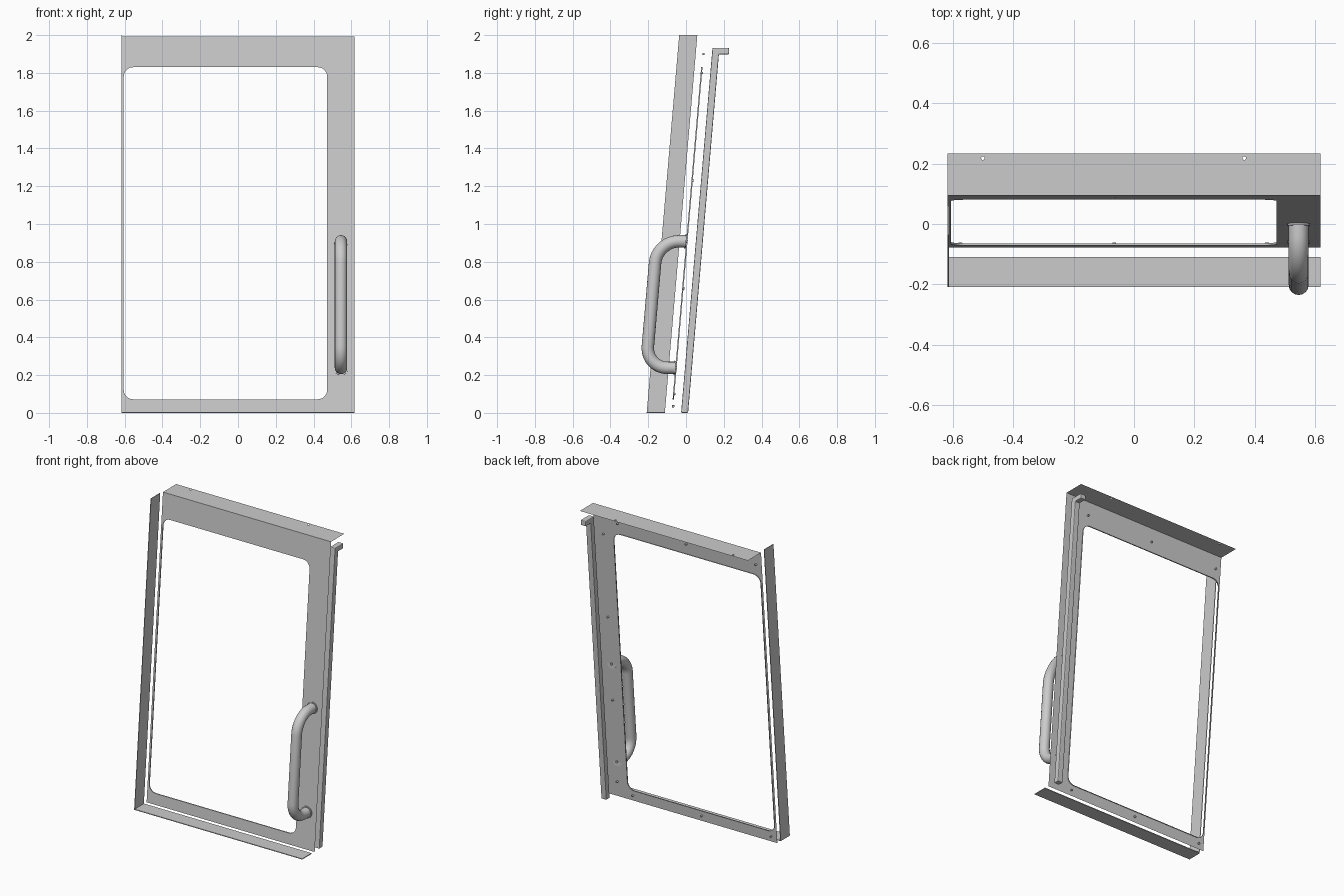
import bpy, bmesh
from math import sin, cos, pi
from mathutils import Vector, Matrix

if "Cube" in bpy.data.objects:
    bpy.data.objects.remove(bpy.data.objects["Cube"])

SLOPE = 0.086          # backward lean of the whole door
Y0 = -0.077            # panel position at z = 0
TOP = 1.993


def P(x, d, z):
    """Point at depth d behind the leaning panel plane."""
    return Vector((x, Y0 + SLOPE * z + d, z))


def finish(name, bm, smooth=True):
    me = bpy.data.meshes.new(name)
    bm.to_mesh(me)
    bm.free()
    ob = bpy.data.objects.new(name, me)
    bpy.context.collection.objects.link(ob)
    if smooth:
        bpy.context.view_layer.objects.active = ob
        ob.select_set(True)
        bpy.ops.object.shade_smooth_by_angle(angle=0.6)
        ob.select_set(False)
    return ob


def loop(bm, pts):
    vs = [bm.verts.new(p) for p in pts]
    return [bm.edges.new((vs[i], vs[(i + 1) % len(vs)])) for i in range(len(vs))]


def circle(x, y, r, n=12):
    return [(x + r * cos(2 * pi * i / n), y + r * sin(2 * pi * i / n)) for i in range(n)]


def rounded_rect(x0, x1, z0, z1, r, n=8):
    pts = []
    for cx, cz, a in ((x1 - r, z1 - r, 0), (x0 + r, z1 - r, 1),
                      (x0 + r, z0 + r, 2), (x1 - r, z0 + r, 3)):
        for i in range(n + 1):
            t = (a + i / n) * pi / 2
            pts.append((cx + r * cos(t), cz + r * sin(t)))
    return pts


def prism(name, pts, offset, bevel=0):
    bm = bmesh.new()
    f = bm.faces.new([bm.verts.new(p) for p in pts])
    r = bmesh.ops.extrude_face_region(bm, geom=[f])
    bmesh.ops.translate(bm, vec=offset,
                        verts=[v for v in r["geom"] if isinstance(v, bmesh.types.BMVert)])
    bmesh.ops.recalc_face_normals(bm, faces=bm.faces)
    ob = finish(name, bm, False)
    if bevel:
        m = ob.modifiers.new("soft_edges", 'BEVEL')
        m.width, m.segments = bevel, 2
    return ob


# Door panel: thin sheet with a rounded window and a short turned-in rim
bm = bmesh.new()
outer = loop(bm, [P(x, 0, z) for x, z in ((-.617, 0), (.617, 0), (.617, TOP), (-.617, TOP))])
inner = loop(bm, [P(x, 0, z) for x, z in rounded_rect(-.605, .472, .072, 1.83, .05)])
bmesh.ops.triangle_fill(bm, edges=outer + inner, use_beauty=True, normal=(0, -1, 0))
r = bmesh.ops.extrude_edge_only(bm, edges=inner)
bmesh.ops.translate(bm, vec=(0, .007, 0),
                    verts=[v for v in r["geom"] if isinstance(v, bmesh.types.BMVert)])
bmesh.ops.recalc_face_normals(bm, faces=bm.faces)
finish("door_panel", bm)

# Top flange with two mounting holes
bm = bmesh.new()
yf = Y0 + SLOPE * TOP
edges = loop(bm, [(x, y, TOP) for x, y in ((-.617, yf), (.617, yf), (.617, .233), (-.617, .233))])
for hx in (-.5, .365):
    edges += loop(bm, [(x, y, TOP) for x, y in circle(hx, .218, .006)])
bmesh.ops.triangle_fill(bm, edges=edges, use_beauty=True, normal=(0, 0, 1))
finish("top_flange", bm, False)

# Separate trim strips in front of the left and bottom edges
prism("left_strip", [P(-.617, -.131, .0), P(-.617, -.035, .0),
                     P(-.617, -.035, 2), P(-.617, -.131, 2)], (.004, 0, 0))
prism("bottom_strip", [(-.613, -.208, 0), (.617, -.208, 0),
                       (.617, -.11, 0), (-.613, -.11, 0)], (0, 0, .005))

# Right rail behind the panel, turned back at the top
prism("right_rail", [P(.577, .051, 0), P(.577, .088, 0), P(.577, .088, 1.898),
                     (.577, .228, 1.898), (.577, .228, 1.932), P(.577, .051, 1.932)],
      (.038, 0, 0), .005)

# Tubular pull handle
R, REACH, HX = .115, .155, .545
path = [P(HX, 0, .908), P(HX, -REACH + R, .908)]
for i in range(1, 13):
    t = i / 12 * pi / 2
    path.append(P(HX, -REACH + R - R * sin(t), .908 - R + R * cos(t)))
for i in range(13):
    t = i / 12 * pi / 2
    path.append(P(HX, -REACH + R - R * cos(t), .238 + R - R * sin(t)))
path.append(P(HX, 0, .238))
cu = bpy.data.curves.new("handle", 'CURVE')
cu.dimensions = '3D'
cu.bevel_depth, cu.bevel_resolution, cu.use_fill_caps = .033, 6, True
sp = cu.splines.new('POLY')
sp.points.add(len(path) - 1)
for p, co in zip(sp.points, path):
    p.co = (*co, 1)
sp.use_smooth = True
bpy.context.collection.objects.link(bpy.data.objects.new("handle", cu))


def disc(name, c, r, depth, n):
    bm = bmesh.new()
    bmesh.ops.create_cone(bm, cap_ends=True, segments=n, radius1=r, radius2=r, depth=depth,
                          matrix=Matrix.Translation(c) @ Matrix.Rotation(pi / 2 - SLOPE, 4, 'X'))
    finish(name, bm)


# Handle base collars and their rear bolts
for z in (.908, .238):
    disc("handle_collar", P(HX, -.004, z), .038, .007, 24)
    disc("handle_bolt", P(HX, .004, z), .008, .008, 12)

# Small studs on the back of the panel
studs = [(x, z) for x in (-.575, -.065, .44) for z in (1.9, .035)]
studs += [(.55, z) for z in (1.8, 1.23, .66, .1)]
for x, z in studs:
    disc("stud", P(x, .006, z), .006, .012, 12)
